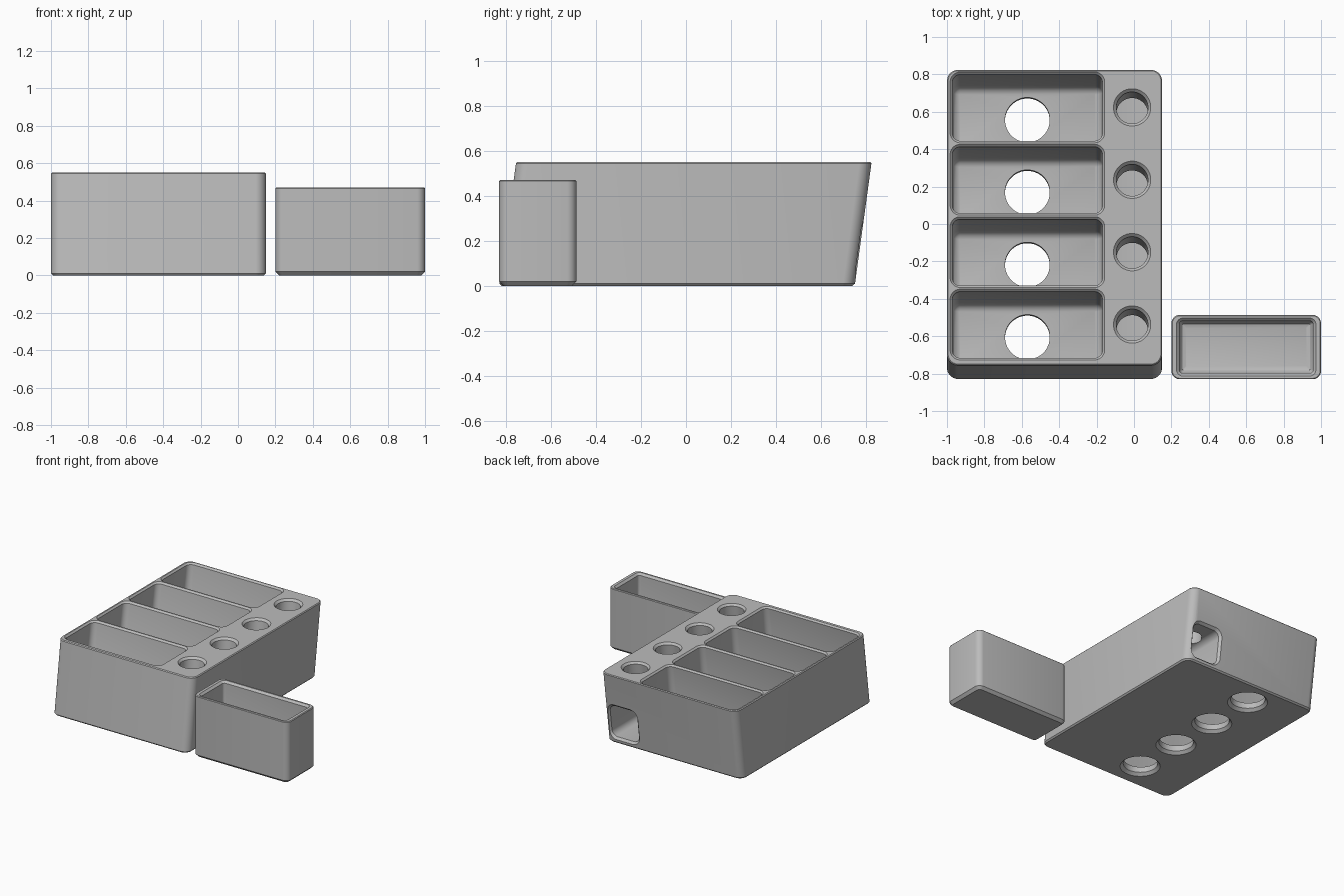
import bpy, math
from mathutils import Matrix, Vector

cube = bpy.data.objects.get("Cube")
if cube:
    bpy.data.objects.remove(cube, do_unlink=True)

# Single grey plastic
grey = bpy.data.materials.new("grey plastic")
grey.use_nodes = True
colour = (0.5, 0.5, 0.5, 1)
grey.diffuse_color = colour
grey.node_tree.nodes["Principled BSDF"].inputs["Base Color"].default_value = colour

HEIGHT = 0.55
LEAN = 0.075 / HEIGHT


def solid(name, centre, half, radius, layers, steps=8, turn=None, lean=False):
    """Stack rounded rectangles; each layer is (height, inset)."""
    verts = []
    for z, inset in layers:
        r = max(radius - inset, 0.004)
        for q, (sx, sy) in enumerate([(1, 1), (-1, 1), (-1, -1), (1, -1)]):
            for k in range(steps):
                # Stop just short of the quarter so round shapes have no doubled points
                a = math.pi / 2 * (q + (k + 0.5) / steps)
                p = Vector((sx * (half[0] - inset - r) + r * math.cos(a),
                            sy * (half[1] - inset - r) + r * math.sin(a), z))
                verts.append((turn @ p if turn else p) + Vector((*centre, 0)[:3]))
    n = 4 * steps
    faces = [list(reversed(range(n))), [len(verts) - n + i for i in range(n)]]
    for row in range(len(layers) - 1):
        for i in range(n):
            a, b = row * n + i, row * n + (i + 1) % n
            faces.append([a, b, b + n, a + n])
    if lean:
        for v in verts:
            v.y += LEAN * v.z - 0.04
    mesh = bpy.data.meshes.new(name)
    mesh.from_pydata(verts, [], faces)
    mesh.materials.append(grey)
    ob = bpy.data.objects.new(name, mesh)
    bpy.context.collection.objects.link(ob)
    return ob


def carve(target, cutter):
    """Subtract a cutter, then discard it."""
    bpy.context.view_layer.objects.active = target
    mod = target.modifiers.new("cut", 'BOOLEAN')
    mod.operation, mod.solver, mod.object = 'DIFFERENCE', 'EXACT', cutter
    bpy.ops.object.modifier_apply(modifier=mod.name)
    bpy.data.objects.remove(cutter, do_unlink=True)


def smooth(ob):
    bpy.ops.object.select_all(action='DESELECT')
    ob.select_set(True)
    bpy.context.view_layer.objects.active = ob
    bpy.ops.object.shade_smooth_by_angle(angle=math.radians(30))


# Leaning dispenser block
block = solid("dispenser_block", (-0.425, 0), (0.575, 0.79), 0.06,
              [(0, 0.01), (0.01, 0), (HEIGHT - 0.006, 0), (HEIGHT, 0.006)], lean=True)

# Cable tunnel entering from the back, with a flared mouth
to_back = Matrix.Rotation(math.radians(-90), 3, 'X')
carve(block, solid("tunnel_cutter", (-0.01, 0, 0.17), (0.115, 0.125), 0.05,
                   [(-0.72, 0), (0.772, 0), (0.79, -0.016), (0.85, -0.016)],
                   turn=to_back, lean=True))

# Four compartments, each with a drain hole and a round socket
for i in range(4):
    y = 0.008 + 0.387 * (i - 1.5)
    carve(block, solid("pocket_cutter", (-0.57, y), (0.4135, 0.1895), 0.055,
                       [(0.06, 0.05), (0.065, 0.034), (0.077, 0.02), (0.1, 0.012),
                        (HEIGHT - 0.012, 0.012), (HEIGHT, 0), (0.6, 0)], lean=True))
    carve(block, solid("drain_cutter", (-0.57, y), (0.12, 0.12), 0.12,
                       [(-0.03, -0.02), (0, -0.02), (0.02, 0), (0.1, 0)], lean=True))
    carve(block, solid("socket_cutter", (-0.01, y), (0.085, 0.085), 0.085,
                       [(0.2, 0), (HEIGHT - 0.015, 0), (HEIGHT, -0.015), (0.6, -0.015)],
                       lean=True))
smooth(block)

# Separate upright bin
BIN = (0.6, -0.658)
bin_height = 0.47
bin_body = solid("small_bin", BIN, (0.4, 0.172), 0.045,
                 [(0, 0.02), (0.02, 0), (bin_height - 0.005, 0), (bin_height, 0.005)])
carve(bin_body, solid("bin_cutter", BIN, (0.373, 0.155), 0.035,
                      [(0.04, 0.05), (0.046, 0.032), (0.06, 0.02), (0.08, 0.015),
                       (bin_height - 0.015, 0.015), (bin_height, 0), (0.52, 0)]))
smooth(bin_body)
